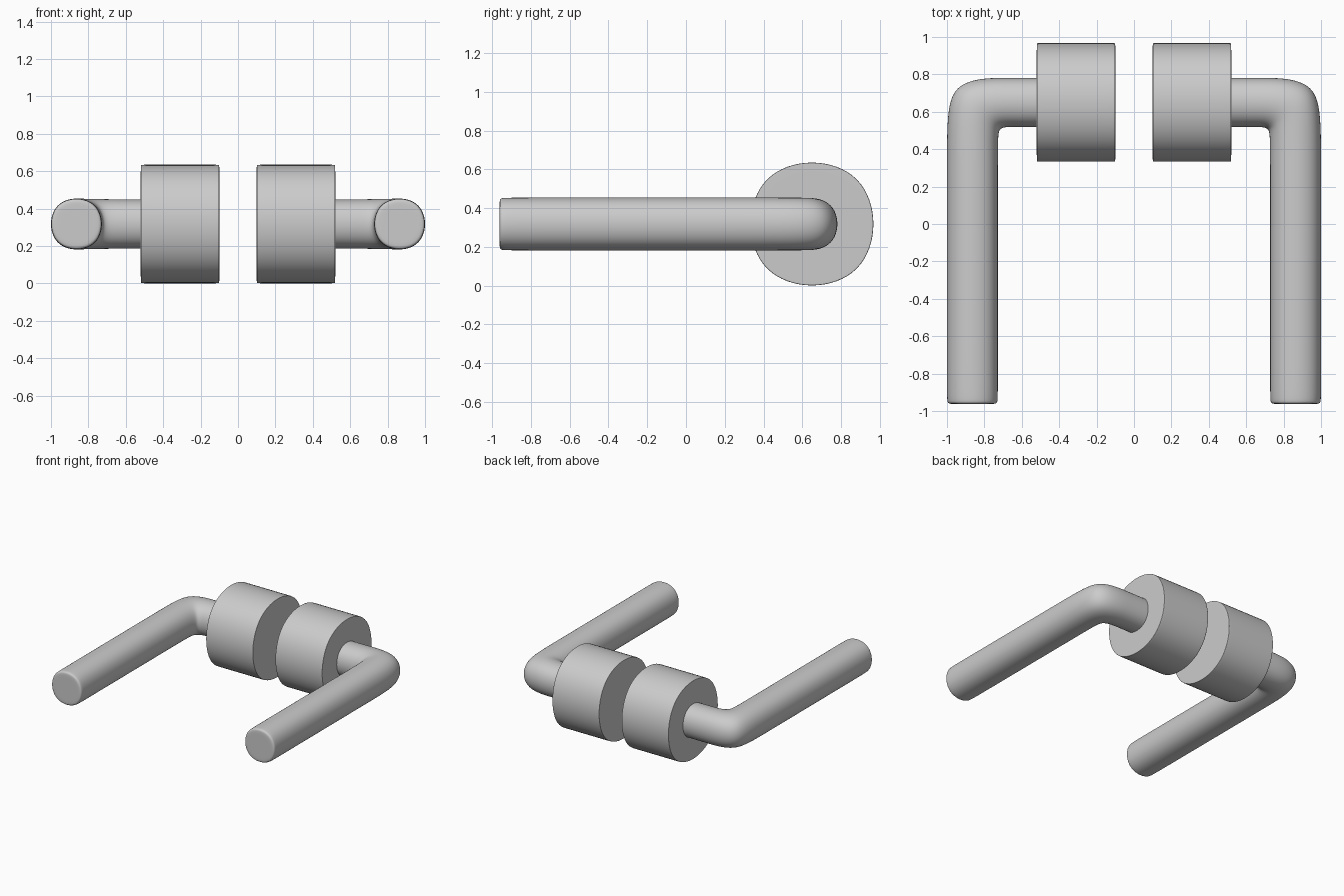
import bpy, bmesh
from mathutils import Vector

if "Cube" in bpy.data.objects:
    bpy.data.objects.remove(bpy.data.objects["Cube"])

AXIS_Y, AXIS_Z = 0.65, 0.318      # shared axis of the roses and necks
K = 1 / 0.917                     # square cage half-size per unit of smoothed radius


def sweep_cage(name, rings):
    """Square-section cage through (centre, u, v) rings, smoothed and mirrored in x."""
    bm = bmesh.new()
    loops = []
    for centre, u, v in rings:
        c, u, v = Vector(centre), Vector(u), Vector(v)
        loops.append([bm.verts.new(c + a * u + b * v)
                      for a, b in ((1, 1), (-1, 1), (-1, -1), (1, -1))])
    for p, q in zip(loops, loops[1:]):
        for i in range(4):
            j = (i + 1) % 4
            bm.faces.new((p[i], p[j], q[j], q[i]))
    bm.faces.new(loops[0])
    bm.faces.new(loops[-1])
    bmesh.ops.recalc_face_normals(bm, faces=bm.faces)
    mesh = bpy.data.meshes.new(name)
    bm.to_mesh(mesh)
    bm.free()
    obj = bpy.data.objects.new(name, mesh)
    bpy.context.collection.objects.link(obj)
    mesh.shade_smooth()
    sub = obj.modifiers.new("smooth", 'SUBSURF')
    sub.levels = sub.render_levels = 4
    obj.modifiers.new("mirror", 'MIRROR').use_axis = (True, False, False)
    return obj


def ring_x(x, r):
    return (x, AXIS_Y, AXIS_Z), (0, r * K, 0), (0, 0, r * K)


# Thick round roses: tight support rings keep the rims crisp
R, x0, x1, t = 0.317, 0.10, 0.52, 0.008
sweep_cage("rose", [ring_x(x0, R - t), ring_x(x0, R), ring_x(x0 + t, R),
                    ring_x(x1 - t, R), ring_x(x1, R), ring_x(x1, R - t)])

# Bent lever: neck along x, mitred corner, grip along -y
NECK, GRIP, GX, END = 0.131, 0.136, 0.864, -0.962


def ring_y(y, r):
    return (GX, y, AXIS_Z), (-r * K, 0, 0), (0, 0, r * K)


mitre = ((GX, AXIS_Y, AXIS_Z), (-GRIP * K, -NECK * K, 0), (0, 0, GRIP * K))
# u of the neck points to -y so that it lines up with the inner side of the bend
neck = [((x, AXIS_Y, AXIS_Z), (0, -NECK * K, 0), (0, 0, NECK * K))
        for x in (0.44, 0.47, 0.65)]
grip = [ring_y(y, GRIP) for y in (0.44, END + 0.05, END)]
sweep_cage("lever_handle", neck + [mitre] + grip + [ring_y(END, GRIP - 0.03)])
